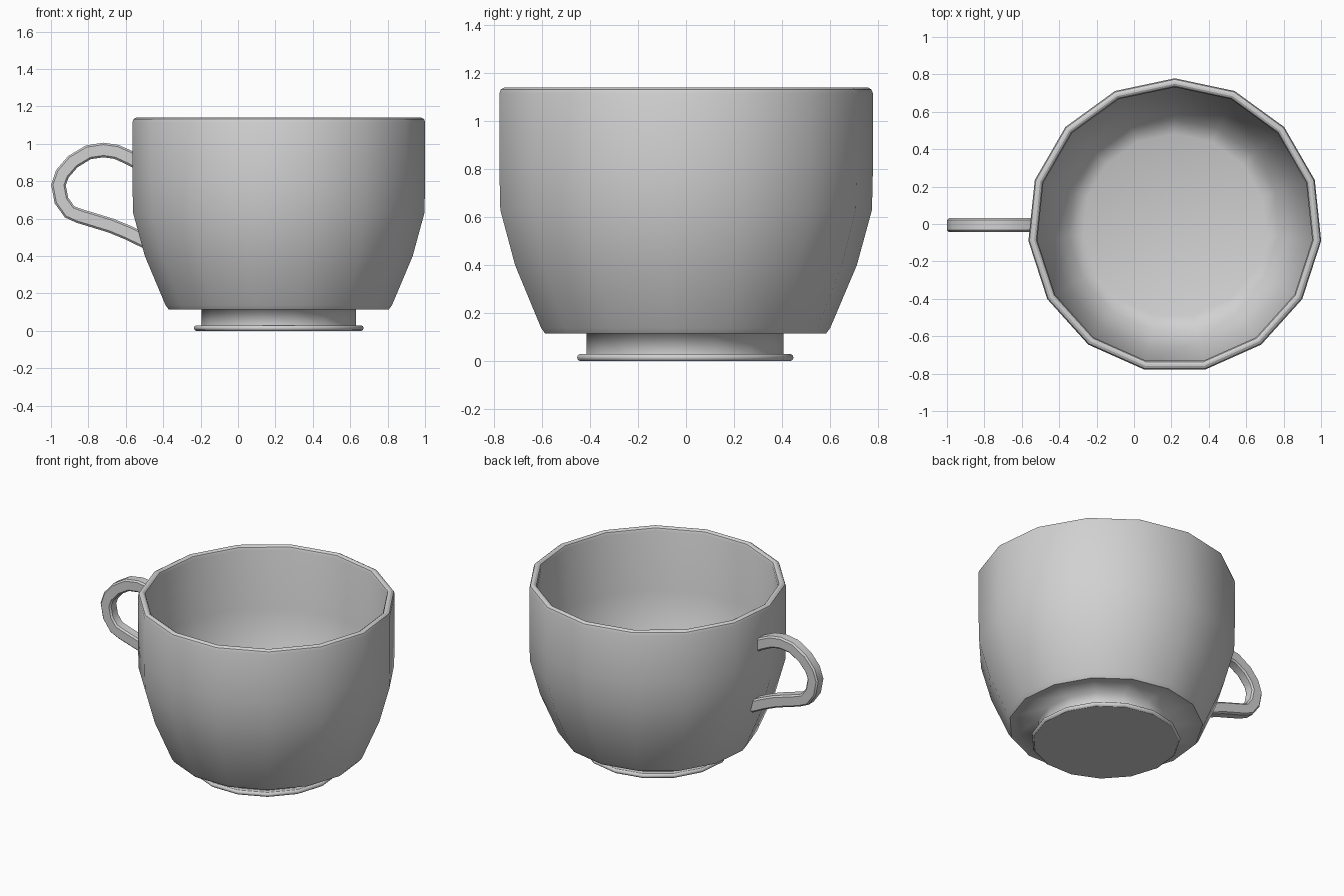
import bpy, bmesh
from math import sin, cos, pi, radians
from mathutils import Vector

if "Cube" in bpy.data.objects:
    bpy.data.objects.remove(bpy.data.objects["Cube"])

SIDES = 15
CENTRE = Vector((0.218, -0.008, 0))

grey = bpy.data.materials.new("grey_ceramic")
grey.use_nodes = True
grey.diffuse_color = (0.64, 0.64, 0.64, 1)
grey.node_tree.nodes["Principled BSDF"].inputs["Base Color"].default_value = (0.64, 0.64, 0.64, 1)


def finish(bm, name, angle, soft=None):
    """Make an object; edges whose whole span lies in the soft rule stay smooth."""
    bmesh.ops.recalc_face_normals(bm, faces=bm.faces)
    for f in bm.faces:
        f.smooth = True
    for e in bm.edges:
        if e.is_manifold and e.calc_face_angle(0) > radians(angle):
            e.smooth = bool(soft and all(soft(v.co) for v in e.verts))
    mesh = bpy.data.meshes.new(name)
    bm.to_mesh(mesh)
    bm.free()
    mesh.materials.append(grey)
    obj = bpy.data.objects.new(name, mesh)
    bpy.context.collection.objects.link(obj)
    return obj


def skin(bm, rings):
    """Bridge successive closed rings of points and cap both ends."""
    loops = [[bm.verts.new(p) for p in ring] for ring in rings]
    n = len(loops[0])
    for a, b in zip(loops, loops[1:]):
        for i in range(n):
            j = (i + 1) % n
            bm.faces.new((a[i], a[j], b[j], b[i]))
    bm.faces.new(loops[0])
    bm.faces.new(loops[-1])


def lathe(name, profile, soft):
    bm = bmesh.new()
    turns = [2 * pi * i / SIDES for i in range(SIDES)]
    skin(bm, [[CENTRE + Vector((r * sin(t), r * cos(t), z)) for t in turns]
              for r, z in profile])
    return finish(bm, name, 30, soft)


def is_soft(p):
    """Foot lip, foot-to-bowl joint and inside floor corner are blended."""
    radius = (p.xy - CENTRE.xy).length
    joint = radius < 0.42 and 0.1 < p.z < 0.13
    return joint or 0.001 < p.z < 0.029 or 0.15 < p.z < 1.1


# Cup: rounded foot lip, foot ring, outside wall, chamfered rim, inside wall, floor
lathe("cup", [
    (0.444, 0), (0.453, 0.006), (0.456, 0.015), (0.453, 0.024), (0.444, 0.03),
    (0.415, 0.03), (0.415, 0.115),
    (0.592, 0.115), (0.609, 0.138), (0.72, 0.40), (0.783, 0.63),
    (0.787, 0.80), (0.787, 1.115), (0.781, 1.132), (0.767, 1.14),
    (0.757, 1.14), (0.745, 1.132), (0.739, 1.115),
    (0.739, 0.72), (0.67, 0.48), (0.57, 0.26), (0.49, 0.23)], is_soft)

# Handle: chamfered bar swept along a loop in the xz plane
path = [Vector((x, 0, z)) for x, z in [
    (-0.53, 0.90), (-0.585, 0.928), (-0.65, 0.957), (-0.72, 0.967),
    (-0.80, 0.955), (-0.883, 0.905), (-0.939, 0.84), (-0.96, 0.78),
    (-0.944, 0.697), (-0.90, 0.636), (-0.85, 0.615), (-0.68, 0.563),
    (-0.59, 0.526), (-0.495, 0.48)]]
HALF, WIDE, CUT = 0.039, 0.037, 0.010
section = [(WIDE, HALF - CUT), (WIDE - CUT, HALF), (CUT - WIDE, HALF), (-WIDE, HALF - CUT),
           (-WIDE, CUT - HALF), (CUT - WIDE, -HALF), (WIDE - CUT, -HALF), (WIDE, CUT - HALF)]
bm = bmesh.new()
rings = []
for i, p in enumerate(path):
    along = (path[min(i + 1, len(path) - 1)] - path[max(i - 1, 0)]).normalized()
    out = Vector((along.z, 0, -along.x))
    rings.append([p + out * h + Vector((0, w - 0.006, 0)) for w, h in section])
skin(bm, rings)
finish(bm, "handle", 35)
